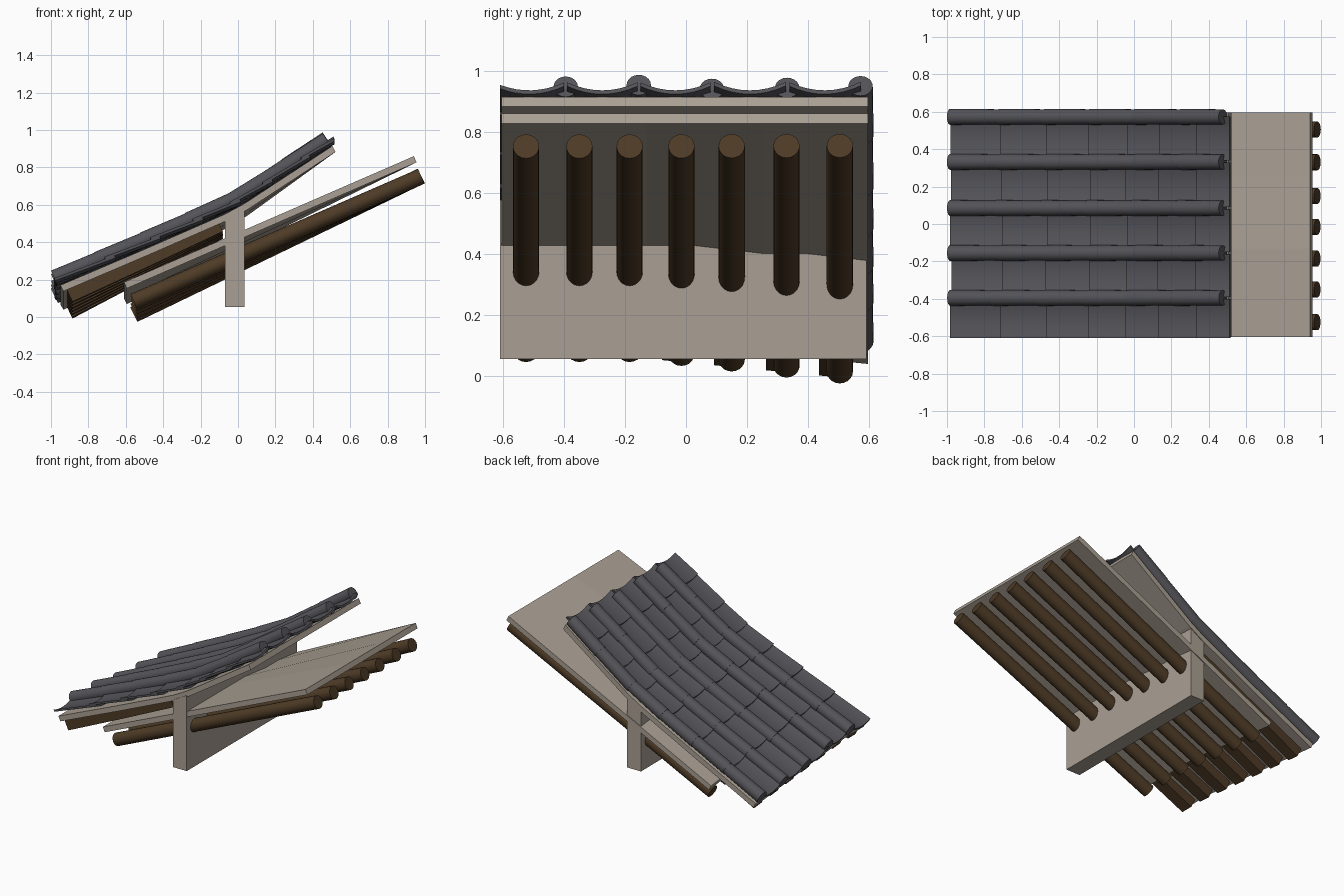
import bpy, bmesh, math, random
from mathutils import Vector

if "Cube" in bpy.data.objects:
    bpy.data.objects.remove(bpy.data.objects["Cube"])
random.seed(4)


def mat(name, c):
    m = bpy.data.materials.new(name)
    m.diffuse_color = (*c, 1)
    m.use_nodes = True
    m.node_tree.nodes["Principled BSDF"].inputs["Base Color"].default_value = m.diffuse_color
    return m


PLASTER = mat("pale_board", (0.40, 0.35, 0.295))
WOOD = mat("dark_wood", (0.075, 0.043, 0.019))
TILE = mat("grey_tile", (0.088, 0.086, 0.097))


def finish(name, bm, material, smooth=False):
    bmesh.ops.recalc_face_normals(bm, faces=bm.faces)
    me = bpy.data.meshes.new(name)
    bm.to_mesh(me)
    bm.free()
    me.materials.append(material)
    ob = bpy.data.objects.new(name, me)
    bpy.context.collection.objects.link(ob)
    if smooth:
        bpy.context.view_layer.objects.active = ob
        ob.select_set(True)
        bpy.ops.object.shade_smooth_by_angle(angle=math.radians(35))
        ob.select_set(False)
    return ob


PROFILE = [(-0.95, 0.17), (-0.5, 0.362), (-0.07, 0.55), (0.035, 0.607), (0.505, 0.915)]


def upper(x, y):
    """Top of the bent upper deck, which sags toward +y at the eave."""
    for (x0, z0), (x1, z1) in zip(PROFILE, PROFILE[1:]):
        if x <= x1 or x1 == PROFILE[-1][0]:
            z = z0 + (x - x0) * (z1 - z0) / (x1 - x0)
            break
    return z - 0.1 * max(0, (y + 0.4)) * max(0, 0.5 - x) / 1.45


def lower(x, y):
    """Top of the straight lower deck with a matching twist."""
    return 0.86 + 0.435 * (x - 0.94) - 0.049 * max(0, (y + 0.13) / 0.73) * (0.94 - x) / 0.9


def slab(bm, top, thick, xs, ys, tilt=0.42):
    """Sheet following top(x, y), given a thickness along its tilted normal."""
    cols = []
    for x in xs:
        t = thick(x)
        cols.append([(bm.verts.new((x, y, top(x, y))),
                      bm.verts.new((x + t * tilt, y, top(x, y) - t * math.sqrt(1 - tilt ** 2))))
                     for y in ys])
    nx, ny = len(xs), len(ys)
    for i in range(nx - 1):
        for j in range(ny - 1):
            for k in (0, 1):
                bm.faces.new([cols[a][b][k] for a, b in
                              ((i, j), (i + 1, j), (i + 1, j + 1), (i, j + 1))])
        for j in (0, ny - 1):
            bm.faces.new((cols[i][j][0], cols[i + 1][j][0], cols[i + 1][j][1], cols[i][j][1]))
    for j in range(ny - 1):
        for i in (0, nx - 1):
            bm.faces.new((cols[i][j][0], cols[i][j + 1][0], cols[i][j + 1][1], cols[i][j][1]))


def rod(bm, p, q, r1, r2, n=20):
    """Closed round bar from p to q."""
    p, q = Vector(p), Vector(q)
    d = (q - p).normalized()
    u = Vector((0, 1, 0))
    u = (u - d * u.dot(d)).normalized()
    v = d.cross(u)
    rings = [[bm.verts.new(c + r * (u * math.cos(a) + v * math.sin(a)))
              for a in (2 * math.pi * k / n for k in range(n))]
             for c, r in ((p, r1), (q, r2))]
    for k in range(n):
        m = (k + 1) % n
        bm.faces.new((rings[0][k], rings[0][m], rings[1][m], rings[1][k]))
    bm.faces.new(rings[0])
    bm.faces.new(rings[1])


def span(a, b, n):
    return [a + (b - a) * i / n for i in range(n + 1)]


# decks
bm = bmesh.new()
slab(bm, upper, lambda x: 0.036, [p[0] for p in PROFILE], [-0.605, -0.4, 0.1, 0.597], 0.45)
finish("upper_deck", bm, PLASTER)
bm = bmesh.new()
slab(bm, lower, lambda x: 0.036, [-0.61, 0.94], [-0.605, -0.13, 0.25, 0.597])
finish("lower_deck", bm, PLASTER)

# supporting wall, its top following the upper deck
bm = bmesh.new()
bmesh.ops.create_cube(bm, size=1)
for v in bm.verts:
    x = -0.07 if v.co.x < 0 else 0.035
    y = -0.61 if v.co.y < 0 else 0.592
    v.co = (x, y, upper(x, y) - 0.03 if v.co.z > 0 else 0.055)
finish("wall", bm, PLASTER)

# round rafters under the lower deck
bm = bmesh.new()
for y in (-0.525, -0.35, -0.185, -0.015, 0.15, 0.33, 0.505):
    a, b = -0.557, 0.98
    rod(bm, (a, y, lower(a, y) - 0.125), (b, y, lower(b, y) - 0.125), 0.043, 0.043)
finish("round_rafters", bm, WOOD, True)

# square tapering rafters between the decks
bm = bmesh.new()
for y in (-0.545, -0.375, -0.205, -0.035, 0.135, 0.305, 0.48):
    slab(bm, lambda x, yy: upper(x, yy) - 0.039, lambda x: 0.045 - 0.025 * (x + 0.1) / 0.8,
         [-0.915, -0.5, -0.1], [y - 0.043, y + 0.043])
finish("flying_rafters", bm, WOOD)

# overlapping concave pan tiles
bm = bmesh.new()
edges = [-0.98, -0.71, -0.47, -0.24, -0.04, 0.13, 0.33, 0.51]
for c, lo, hi in ((-0.515, -0.095, 0.115), (-0.275, -0.115, 0.115), (-0.035, -0.115, 0.115),
                  (0.21, -0.118, 0.118), (0.455, -0.115, 0.12)):
    for x0, x1 in zip(edges, edges[1:]):
        s = x0 + random.uniform(-0.006, 0.006)
        e = min(x1 + 0.05, 0.51)

        def pan(x, y):
            f = (x - s) / (e - s)
            z = upper(s, y) * (1 - f) + upper(e, y) * f
            return z + 0.034 - 0.016 * f + 0.026 * ((y - c) / 0.115) ** 2

        slab(bm, pan, lambda x: 0.014, [s, e], span(c + lo, c + hi, 8), 0.45)
finish("pan_tiles", bm, TILE, True)

# round cover tiles over the pan joints
bm = bmesh.new()
for i, y in enumerate((-0.395, -0.155, 0.085, 0.332, 0.573)):
    lift = 0.053 + (0.0, 0.006, -0.006, -0.002, 0.004)[i]
    shift = random.uniform(-0.03, 0.03)
    cuts = [-0.982] + [-0.74 + 0.243 * k + shift for k in range(5)] + [0.475]
    for a, b in zip(cuts, cuts[1:]):
        b2 = min(b + 0.02, 0.475)
        rod(bm, (a, y, upper(a, y) + lift), (b2, y, upper(b2, y) + lift), 0.043, 0.04)
finish("cover_tiles", bm, TILE, True)
